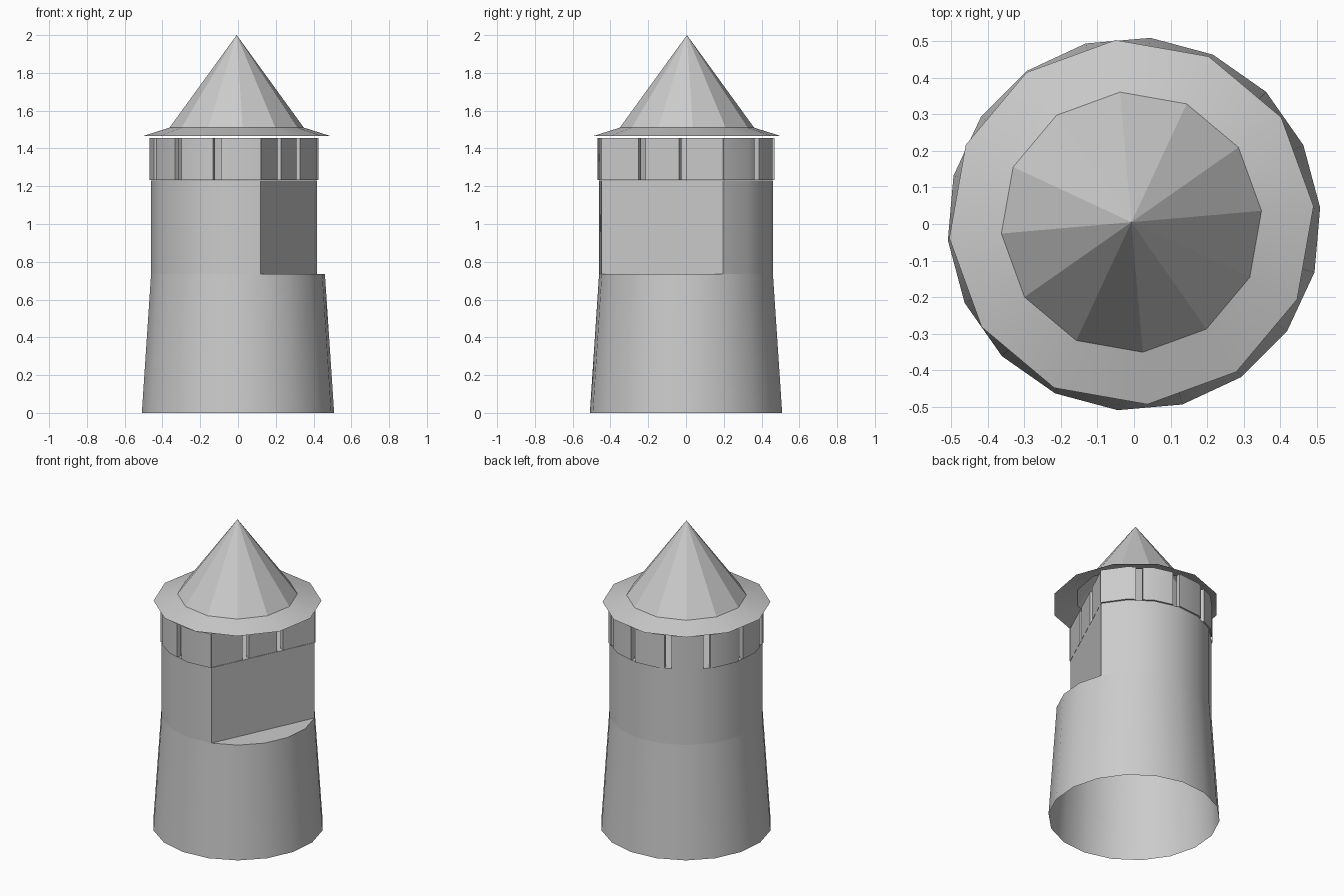
import bpy
from math import sin, cos, radians, hypot, floor

if "Cube" in bpy.data.objects:
    bpy.data.objects.remove(bpy.data.objects["Cube"])

START = 5                       # polygon rotation in degrees
FLAT_A, FLAT_B = 25, 285        # the round wall runs between these angles
R = 0.462


def polar(r, a, cx=0, cy=0):
    return (cx + r * cos(radians(a)), cy + r * sin(radians(a)))


def make(name, verts, faces, smooth=True):
    mesh = bpy.data.meshes.new(name)
    mesh.from_pydata(verts, [], faces)
    ob = bpy.data.objects.new(name, mesh)
    bpy.context.collection.objects.link(ob)
    if smooth:
        bpy.ops.object.select_all(action='DESELECT')
        ob.select_set(True)
        bpy.context.view_layer.objects.active = ob
        bpy.ops.object.shade_smooth_by_angle(angle=radians(31))
    return ob


def loft(name, low, z0, high, z1, smooth=True, cap=False):
    """Wall between two matching closed outlines."""
    n = len(low)
    verts = [(x, y, z0) for x, y in low] + [(x, y, z1) for x, y in high]
    faces = [(i, (i + 1) % n, n + (i + 1) % n, n + i) for i in range(n)]
    if cap:
        faces.append(tuple(range(n, 2 * n)))
    return make(name, verts, faces, smooth)


def ring(r, n, cx=0, cy=0):
    return [polar(r, START + i * 360 / n, cx, cy) for i in range(n)]


# Tapered lower tower, open underneath
loft("lower_tower", ring(0.511, 18), 0, ring(R, 18), 0.735)

# Ledge in front of the flat wall
ledge = [polar(R, a) for a in range(-75, 26, 20)]
make("ledge", [(x, y, 0.735) for x, y in ledge], [tuple(range(len(ledge)))], False)

# Upper tower with one flat side, closed by the lookout floor
wall = [polar(R, a) for a in range(FLAT_A, FLAT_B + 1, 20)]
loft("upper_tower", wall, 0.735, wall, 1.23, cap=True)


def panel(name, outer, inner, z0=1.232, z1=1.455):
    """Solid upright strip between an outer and an inner path."""
    loft(name, outer + inner[::-1], z0, outer + inner[::-1], z1)
    ob = bpy.context.object
    n = len(outer)
    me = ob.data
    verts = [v.co[:] for v in me.vertices]
    faces = [tuple(p.vertices) for p in me.polygons]
    faces += [tuple(range(2 * n - 1, -1, -1)), tuple(range(2 * n, 4 * n))]
    bpy.data.objects.remove(ob)
    make(name, verts, faces)


def on_polygon(r, a):
    k = (a - START) % 20 - 10
    return polar(r * cos(radians(10)) / cos(radians(k)), a)


# Curved parapet panels separated by slits
GAP, THICK = 0.042, 0.03
step = (FLAT_B - FLAT_A) / 9
half = 2.6
for i in range(9):
    a0 = FLAT_A + i * step + (half if i else 0)
    a1 = FLAT_A + (i + 1) * step - (half if i < 8 else 0)
    angles = [a0] + [a for a in range(5, 300, 20) if a0 + 0.1 < a < a1 - 0.1] + [a1]
    panel(f"parapet_panel_{i + 1}",
          [on_polygon(0.47, a) for a in angles],
          [on_polygon(0.47 - THICK, a) for a in angles])

# Straight parapet panels above the flat wall
p, q = polar(R, FLAT_B), polar(R, FLAT_A)
length = hypot(q[0] - p[0], q[1] - p[1])
d = ((q[0] - p[0]) / length, (q[1] - p[1]) / length)
inward = (-d[1], d[0])
for i in range(3):
    s0 = length * i / 3 + (GAP / 2 if i else 0)
    s1 = length * (i + 1) / 3 - (GAP / 2 if i < 2 else 0)
    out = [(p[0] + d[0] * s, p[1] + d[1] * s) for s in (s0, s1)]
    inn = [(x + inward[0] * THICK, y + inward[1] * THICK) for x, y in out]
    panel(f"flat_parapet_panel_{i + 1}", out, inn)

# Roof: shallow brim and twelve-sided faceted cone
CX, CY = -0.007, 0.005
eave = ring(0.357, 12, CX, CY)
loft("roof_brim", ring(0.5, 12, CX, CY), 1.465, eave, 1.51)
make("roof_cone", [(x, y, 1.51) for x, y in eave] + [(CX, CY, 2.0)],
     [(i, (i + 1) % 12, 12) for i in range(12)], False)
